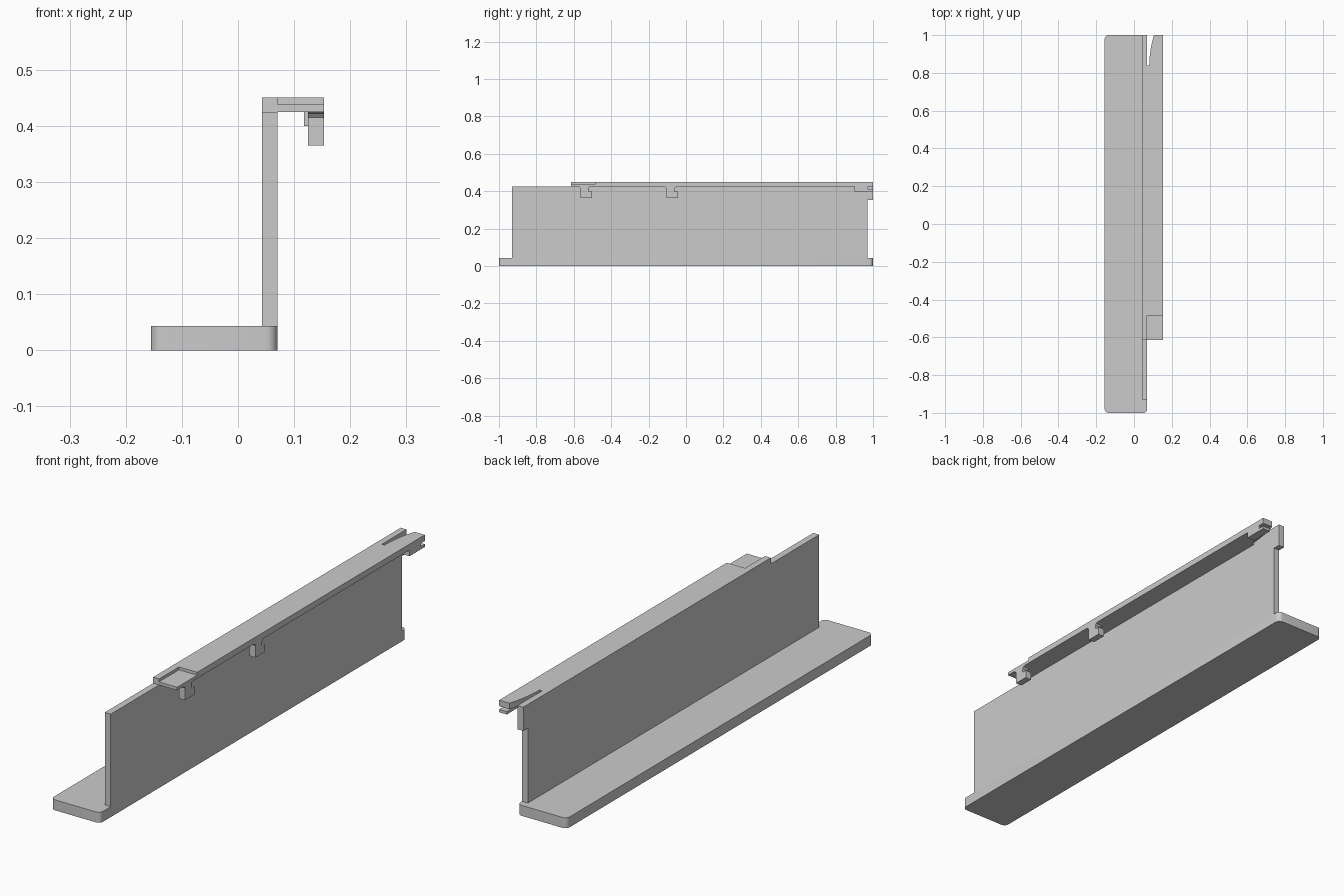
import bpy, bmesh, math
from mathutils import Vector

if "Cube" in bpy.data.objects:
    bpy.data.objects.remove(bpy.data.objects["Cube"])

grey = bpy.data.materials.new("plain grey")
grey.diffuse_color = (0.6, 0.6, 0.6, 1)
grey.use_nodes = True
grey.node_tree.nodes["Principled BSDF"].inputs["Base Color"].default_value = grey.diffuse_color


def prism(name, outline, lo, hi, axis="z"):
    """Extrude an (x, y) outline along z, or a (y, z) outline along x."""
    def place(p, h):
        return (p[0], p[1], h) if axis == "z" else (h, p[0], p[1])
    bm = bmesh.new()
    face = bm.faces.new([bm.verts.new(place(p, lo)) for p in outline])
    moved = bmesh.ops.extrude_face_region(bm, geom=[face])["geom"]
    shift = Vector((0, 0, hi - lo)) if axis == "z" else Vector((hi - lo, 0, 0))
    bmesh.ops.translate(bm, vec=shift,
                        verts=[v for v in moved if isinstance(v, bmesh.types.BMVert)])
    bmesh.ops.recalc_face_normals(bm, faces=bm.faces)
    mesh = bpy.data.meshes.new(name)
    bm.to_mesh(mesh)
    bm.free()
    mesh.materials.append(grey)
    obj = bpy.data.objects.new(name, mesh)
    bpy.context.collection.objects.link(obj)
    return obj


def rounded(x0, x1, y0, y1, r, steps=8):
    """Rectangle outline with rounded corners."""
    pts = []
    for k, (cx, cy) in enumerate([(x1 - r, y1 - r), (x0 + r, y1 - r),
                                  (x0 + r, y0 + r), (x1 - r, y0 + r)]):
        for i in range(steps + 1):
            a = math.pi / 2 * (k + i / steps)
            pts.append((cx + r * math.cos(a), cy + r * math.sin(a)))
    return pts


# Foot plate with rounded corners
foot = prism("foot_plate", rounded(-0.155, 0.07, -1, 1, 0.02), 0, 0.043)
bpy.context.view_layer.objects.active = foot
foot.select_set(True)
bpy.ops.object.shade_smooth_by_angle(angle=math.radians(30))

# Upright wall, with a tab overhanging at the top of its back end
prism("upright_wall", [(-0.93, 0.043), (0.97, 0.043), (0.97, 0.352), (1, 0.352),
                       (1, 0.425), (-0.93, 0.425)], 0.043, 0.07, "x")

# Top flange, with a curved slot at the back and a step for the tray at the front
slot = [(0.069 + 0.012 + 0.025 * (i / 8) ** 2, 0.84 + 0.16 * i / 8) for i in range(9)]
prism("top_flange", [(0.043, -0.615), (0.07, -0.615), (0.07, -0.485), (0.153, -0.485),
                     (0.153, 1)] + slot[::-1] + [(0.069, 0.84), (0.069, 1), (0.043, 1)],
      0.425, 0.45)
prism("tray_floor", [(0.07, -0.615), (0.153, -0.615), (0.153, -0.485), (0.07, -0.485)],
      0.425, 0.438)

# Two hooks below the outer edge: flared neck and wider toe
for name, y in (("front_hook", -0.564), ("middle_hook", -0.104)):
    prism(name, [(y, 0.365), (y + 0.062, 0.365), (y + 0.062, 0.398), (y + 0.042, 0.398),
                 (y + 0.042, 0.415), (y + 0.047, 0.422), (y + 0.056, 0.425),
                 (y - 0.018, 0.425), (y - 0.006, 0.422), (y, 0.415)],
          0.125, 0.153, "x")

# Notched latch block under the back end of the flange
prism("latch_block", [(0.9, 0.4), (1, 0.4), (1, 0.412), (0.972, 0.412),
                      (0.972, 0.425), (0.9, 0.425)], 0.118, 0.153, "x")
